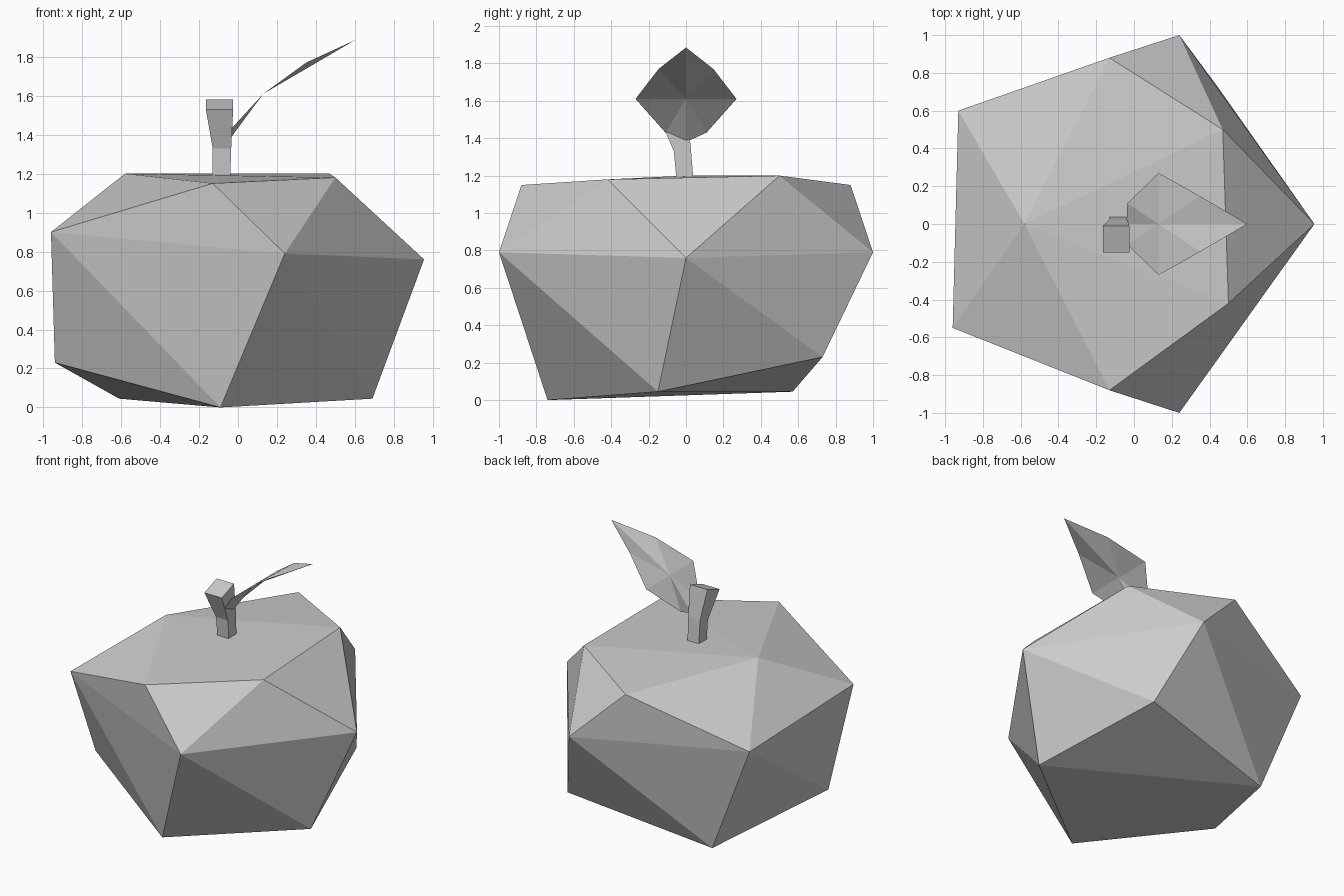
import bpy, bmesh

if "Cube" in bpy.data.objects:
    bpy.data.objects.remove(bpy.data.objects["Cube"])


def finish(bm, name):
    mesh = bpy.data.meshes.new(name)
    bm.to_mesh(mesh)
    bm.free()
    obj = bpy.data.objects.new(name, mesh)
    bpy.context.collection.objects.link(obj)
    return obj


# Fruit body: faceted convex lump around a few corner points
corners = [
    (-0.96, -0.55, 0.90), (-0.93, 0.60, 0.84),                          # left shoulder
    (-0.13, -0.88, 1.15), (-0.13, 0.88, 1.15),                          # front and back rim
    (0.24, -1.00, 0.79), (0.24, 1.00, 0.79), (0.955, 0, 0.76),          # widest girth
    (0.50, -0.42, 1.18), (0.47, 0.50, 1.20), (-0.58, 0, 1.20),          # top
    (-0.09, -0.74, 0), (0.69, -0.15, 0.045), (0.44, 0.73, 0.23),        # underside
    (-0.61, 0.57, 0.045), (-0.94, -0.29, 0.23),
]
bm = bmesh.new()
for c in corners:
    bm.verts.new(c)
bmesh.ops.convex_hull(bm, input=bm.verts[:])
bmesh.ops.recalc_face_normals(bm, faces=bm.faces[:])
finish(bm, "fruit_body")

# Stem: square rings (x0, x1, front y, front z, back y, back z) bending forward
rings = [
    (-0.13, -0.04, -0.05, 1.17, 0.04, 1.17),
    (-0.13, -0.035, -0.065, 1.33, 0.025, 1.36),
    (-0.165, -0.025, -0.15, 1.53, -0.01, 1.58),
]
bm = bmesh.new()
loops = [[bm.verts.new(p) for p in ((x0, yf, zf), (x1, yf, zf), (x1, yb, zb), (x0, yb, zb))]
         for x0, x1, yf, zf, yb, zb in rings]
for low, high in zip(loops, loops[1:]):
    for i in range(4):
        j = (i + 1) % 4
        bm.faces.new((low[i], low[j], high[j], high[i]))
bm.faces.new(loops[0][::-1])
bm.faces.new(loops[-1])
finish(bm, "stem")

# Leaf: thin folded sheet, half outline mirrored across the midrib
bm = bmesh.new()
base, mid, tip = [bm.verts.new(p) for p in ((-0.04, 0, 1.38), (0.13, 0, 1.61), (0.60, 0, 1.885))]
for side in (1, -1):
    low, wide, high = [bm.verts.new((x, side * y, z)) for x, y, z in
                       ((-0.035, 0.11, 1.43), (0.13, 0.27, 1.61), (0.35, 0.147, 1.77))]
    for f in ((base, mid, low), (low, mid, wide), (wide, mid, high), (high, mid, tip)):
        bm.faces.new(f[::side])
bmesh.ops.recalc_face_normals(bm, faces=bm.faces[:])
finish(bm, "leaf")
